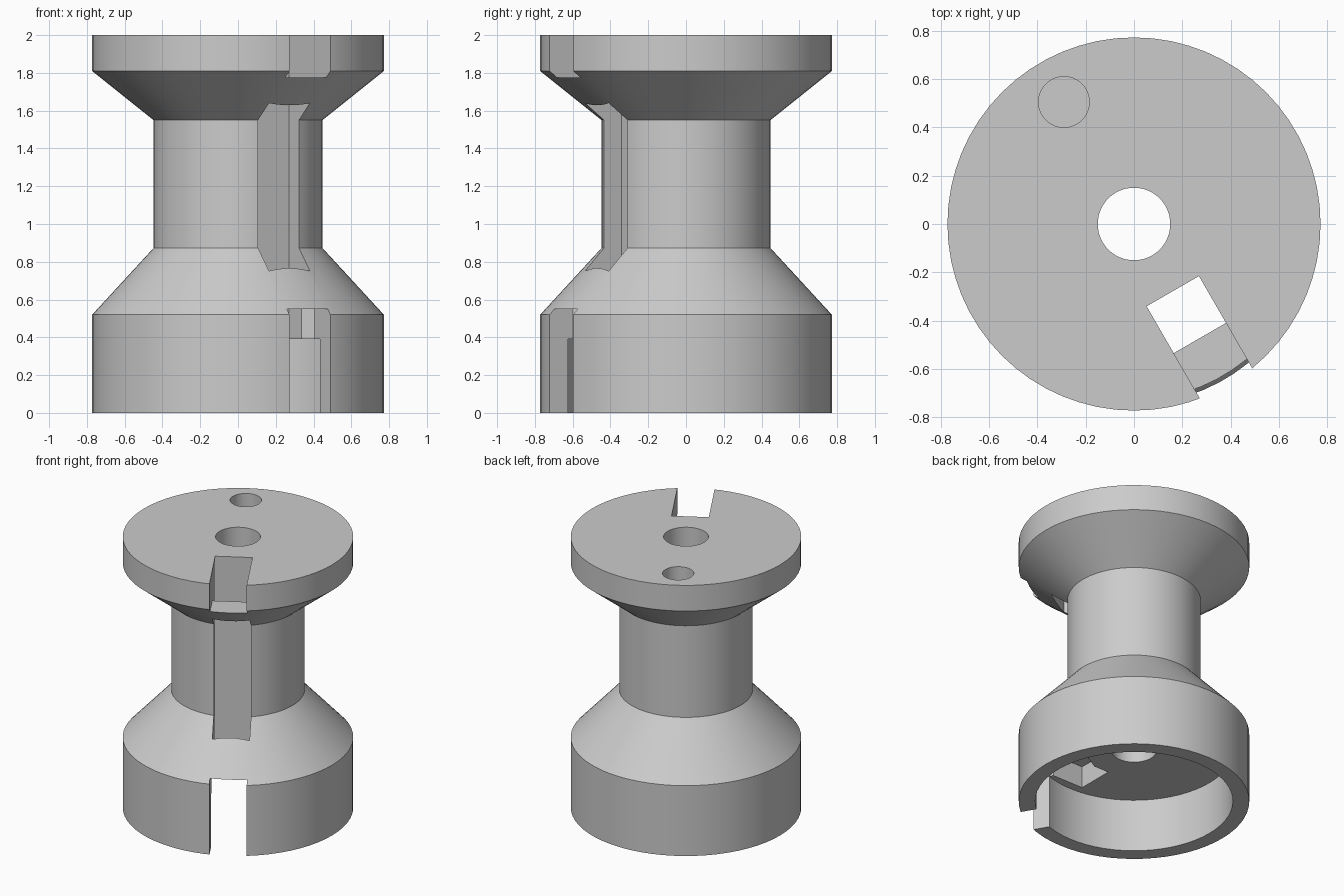
import bpy, bmesh, math
from mathutils import Matrix, Vector

if "Cube" in bpy.data.objects:
    bpy.data.objects.remove(bpy.data.objects["Cube"], do_unlink=True)

SIDES = 64
SLOT_ANGLE = math.radians(-60)

grey = bpy.data.materials.new("plain grey")
grey.use_nodes = True
colour = (0.6, 0.6, 0.6, 1)
grey.diffuse_color = colour
grey.node_tree.nodes["Principled BSDF"].inputs["Base Color"].default_value = colour


def make_object(name, bm):
    bmesh.ops.recalc_face_normals(bm, faces=bm.faces)
    mesh = bpy.data.meshes.new(name)
    bm.to_mesh(mesh)
    bm.free()
    mesh.materials.append(grey)
    obj = bpy.data.objects.new(name, mesh)
    bpy.context.collection.objects.link(obj)
    return obj


def lathe(name, profile):
    """Closed solid of rings, from bottom to top."""
    bm = bmesh.new()
    rings = []
    for r, z in profile:
        rings.append([bm.verts.new((r * math.cos(a), r * math.sin(a), z))
                      for a in (math.tau * i / SIDES for i in range(SIDES))])
    for low, high in zip(rings, rings[1:]):
        for i in range(SIDES):
            j = (i + 1) % SIDES
            bm.faces.new((low[i], low[j], high[j], high[i]))
    bm.faces.new(rings[0])
    bm.faces.new(rings[-1])
    return make_object(name, bm)


def cut(name, target, bm):
    cutter = make_object(name, bm)
    cutter.hide_render = True
    mod = target.modifiers.new(name, "BOOLEAN")
    mod.operation = "DIFFERENCE"
    mod.solver = "EXACT"
    mod.object = cutter
    bpy.context.view_layer.objects.active = target
    bpy.ops.object.modifier_apply(modifier=name)
    bpy.data.objects.remove(cutter, do_unlink=True)


def cut_box(name, target, low, high, angle=0.0):
    low, high = Vector(low), Vector(high)
    bm = bmesh.new()
    bmesh.ops.create_cube(bm, size=1, matrix=Matrix.Rotation(angle, 4, "Z")
                          @ Matrix.Translation((low + high) / 2)
                          @ Matrix.Diagonal((*(high - low), 1)))
    cut(name, target, bm)


def cut_round(name, target, x, y, radius, bottom, top):
    bm = bmesh.new()
    bmesh.ops.create_cone(bm, cap_ends=True, segments=SIDES, radius1=radius, radius2=radius,
                          depth=top - bottom,
                          matrix=Matrix.Translation((x, y, (top + bottom) / 2)))
    cut(name, target, bm)


# Waisted spool with wide flanges
spool = lathe("spool_body", [(0.772, 0), (0.772, 0.52), (0.447, 0.873),
                             (0.447, 1.55), (0.772, 1.81), (0.772, 2)])

# Hollow base, axle bore and blind pin hole
cut_round("base_cavity", spool, 0, 0, 0.662, -0.2, 0.39)
cut_round("axle_bore", spool, 0, 0, 0.15, -0.1, 2.1)
cut_round("pin_hole", spool, -0.29, 0.505, 0.105, 1.775, 2.1)

# Channel down the waist, with a notch through each flange
cut_box("channel", spool, (0.321, -0.125, -0.1), (0.545, 0.125, 2.1), SLOT_ANGLE)
cut_box("upper_notch", spool, (0.33, -0.125, 1.775), (1, 0.125, 2.2), SLOT_ANGLE)
cut_box("lower_notch", spool, (0.33, -0.125, -0.2), (1, 0.125, 0.55), SLOT_ANGLE)

# Square pocket in the roof of the cavity
cut_box("roof_pocket", spool, (-0.05, -0.6, 0.2), (0.405, -0.33, 0.55))

# Smooth round walls with crisp edges
bpy.ops.object.select_all(action="DESELECT")
spool.select_set(True)
bpy.context.view_layer.objects.active = spool
bpy.ops.object.shade_smooth_by_angle(angle=math.radians(25))
